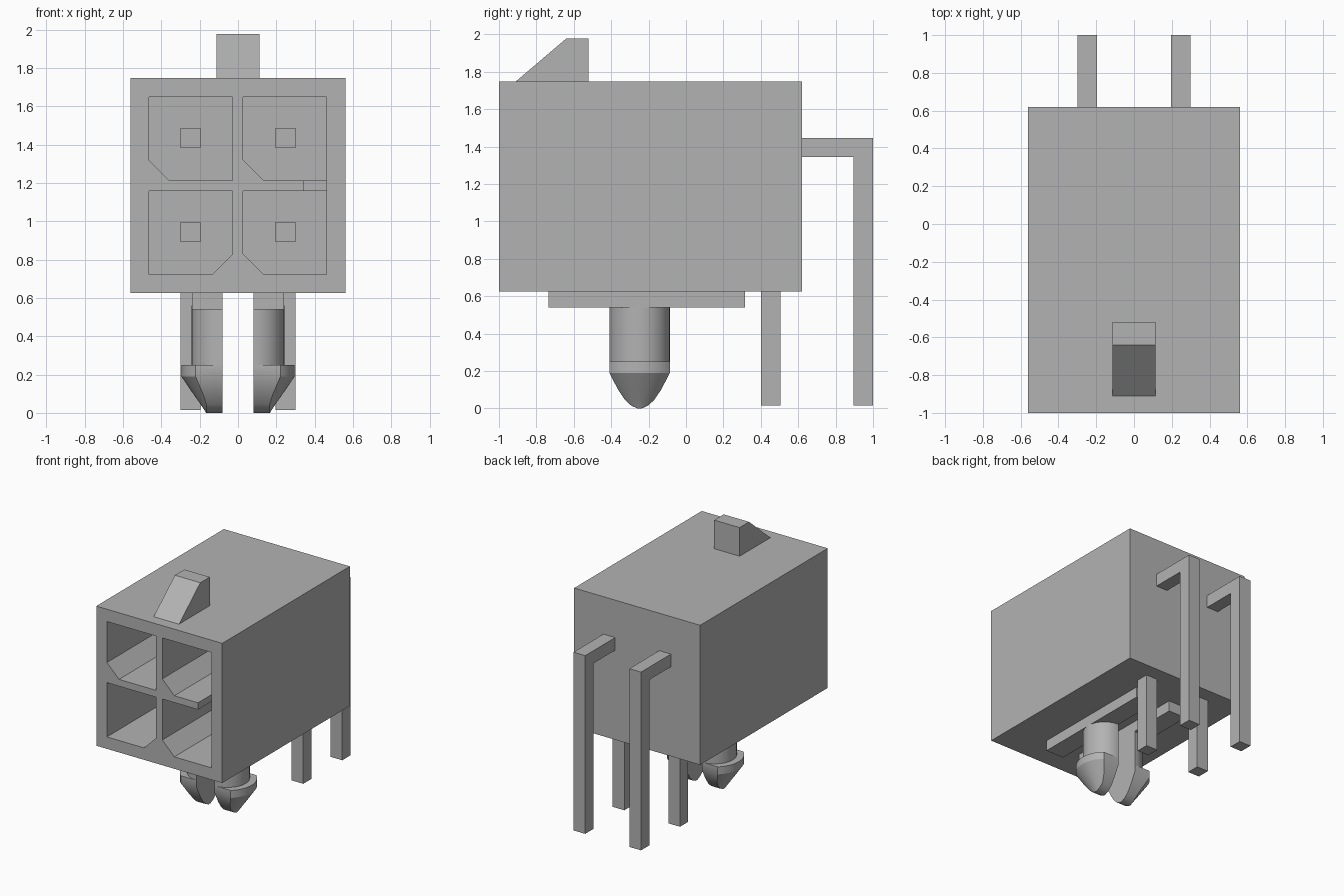
import bpy, bmesh
from math import asin, sin, cos

cube = bpy.data.objects.get("Cube")
if cube:
    bpy.data.objects.remove(cube, do_unlink=True)

grey = bpy.data.materials.new("plain grey")
grey.use_nodes = True
COLOUR = (0.45, 0.45, 0.45, 1)
grey.diffuse_color = COLOUR
grey.node_tree.nodes["Principled BSDF"].inputs["Base Color"].default_value = COLOUR


def loft(name, rings):
    """Skin a list of equal-length closed rings and cap both ends."""
    bm = bmesh.new()
    rows = [[bm.verts.new(p) for p in ring] for ring in rings]
    n = len(rows[0])
    for a, b in zip(rows, rows[1:]):
        for i in range(n):
            j = (i + 1) % n
            bm.faces.new((a[i], a[j], b[j], b[i]))
    bm.faces.new(rows[0])
    bm.faces.new(rows[-1])
    bmesh.ops.recalc_face_normals(bm, faces=bm.faces)
    mesh = bpy.data.meshes.new(name)
    bm.to_mesh(mesh)
    bm.free()
    mesh.materials.append(grey)
    obj = bpy.data.objects.new(name, mesh)
    bpy.context.collection.objects.link(obj)
    return obj


def along_y(name, outline, y0, y1):
    return loft(name, [[(x, y, z) for x, z in outline] for y in (y0, y1)])


def along_x(name, outline, x0, x1):
    return loft(name, [[(x, y, z) for y, z in outline] for x in (x0, x1)])


def box(name, x, y, z):
    return along_y(name, [(x[0], z[0]), (x[1], z[0]), (x[1], z[1]), (x[0], z[1])], *y)


def activate(obj):
    bpy.ops.object.select_all(action='DESELECT')
    obj.select_set(True)
    bpy.context.view_layer.objects.active = obj


def cut(obj, cutter):
    cutter.hide_render = True
    mod = obj.modifiers.new("cut", 'BOOLEAN')
    mod.operation = 'DIFFERENCE'
    mod.solver = 'EXACT'
    mod.object = cutter
    activate(obj)
    bpy.ops.object.modifier_apply(modifier=mod.name)
    bpy.data.objects.remove(cutter, do_unlink=True)


# Housing with four keyed sockets; each has one chamfered lower corner
BOTTOM, TOP, BACK = 0.626, 1.748, 0.62
housing = box("housing", (-0.56, 0.56), (-1, BACK), (BOTTOM, TOP))
S, C = 0.436, 0.107
for x0, z0, key_right in ((-0.465, 1.213, False), (0.027, 1.213, False),
                          (-0.465, 0.722, True), (0.027, 0.722, False)):
    x1, z1 = x0 + S, z0 + S
    if key_right:
        outline = [(x0, z0), (x1 - C, z0), (x1, z0 + C), (x1, z1), (x0, z1)]
    else:
        outline = [(x0 + C, z0), (x1, z0), (x1, z1), (x0, z1), (x0, z0 + C)]
    cut(housing, along_y("socket_cutter", outline, -1.1, 0.15))
# Notch in the front of the divider
cut(housing, box("notch_cutter", (0.345, 0.463), (-1.1, -0.7), (1.14, 1.23)))

# Latch wedge on top
along_x("latch_wedge", [(-0.91, TOP), (-0.52, TOP), (-0.52, 1.978), (-0.64, 1.978)],
        -0.113, 0.113)

# Split peg cross-section: arc of radius r, trimmed to half depth h
PEG_X, PEG_Y = 0.08, -0.248


def peg_ring(side, z, r, h, steps=20):
    a = asin(min(1, h / r))
    pts = [(0, -h)]
    for i in range(steps + 1):
        t = a * (2 * i / steps - 1)
        pts.append((r * cos(t) + 0.0005, r * sin(t)))
    pts.append((0, h))
    return [(side * (PEG_X + x), PEG_Y + y, z) for x, y in pts]


for side, label in ((-1, "right"), (1, "left")):
    # Pins: socket blade, bent upper terminal, straight lower terminal
    xs = (side * 0.248 - 0.052, side * 0.248 + 0.052)
    for row, z in (("upper", 1.436), ("lower", 0.944)):
        box(f"{label}_{row}_contact", xs, (-0.5, 0.2), (z - 0.052, z + 0.052))
    along_x(f"{label}_upper_terminal",
            [(0.6, 1.345), (0.895, 1.345), (0.895, 0.015), (1, 0.015),
             (1, 1.447), (0.6, 1.447)], *xs)
    box(f"{label}_lower_terminal", xs, (0.4, 0.504), (0.015, 0.7))

    # Standoff rib under the housing
    rib_x = sorted((side * 0.08, side * 0.241))
    box(f"{label}_standoff_rib", rib_x, (-0.735, 0.315), (0.54, BOTTOM))

    # Split snap peg: round shank and barbed tip
    shank = loft(f"{label}_peg_shank",
                 [peg_ring(side, z, 0.162, 0.162) for z in (0.56, 0.24)])
    barb = loft(f"{label}_peg_barb",
                [peg_ring(side, *s) for s in (
                    (0.25, 0.215, 0.162), (0.19, 0.215, 0.162),
                    (0.1, 0.154, 0.115), (0.045, 0.115, 0.078),
                    (0.015, 0.095, 0.045), (0, 0.086, 0.012))])
    for part in (shank, barb):
        activate(part)
        bpy.ops.object.shade_smooth_by_angle(angle=0.52)
bpy.ops.object.select_all(action='DESELECT')
